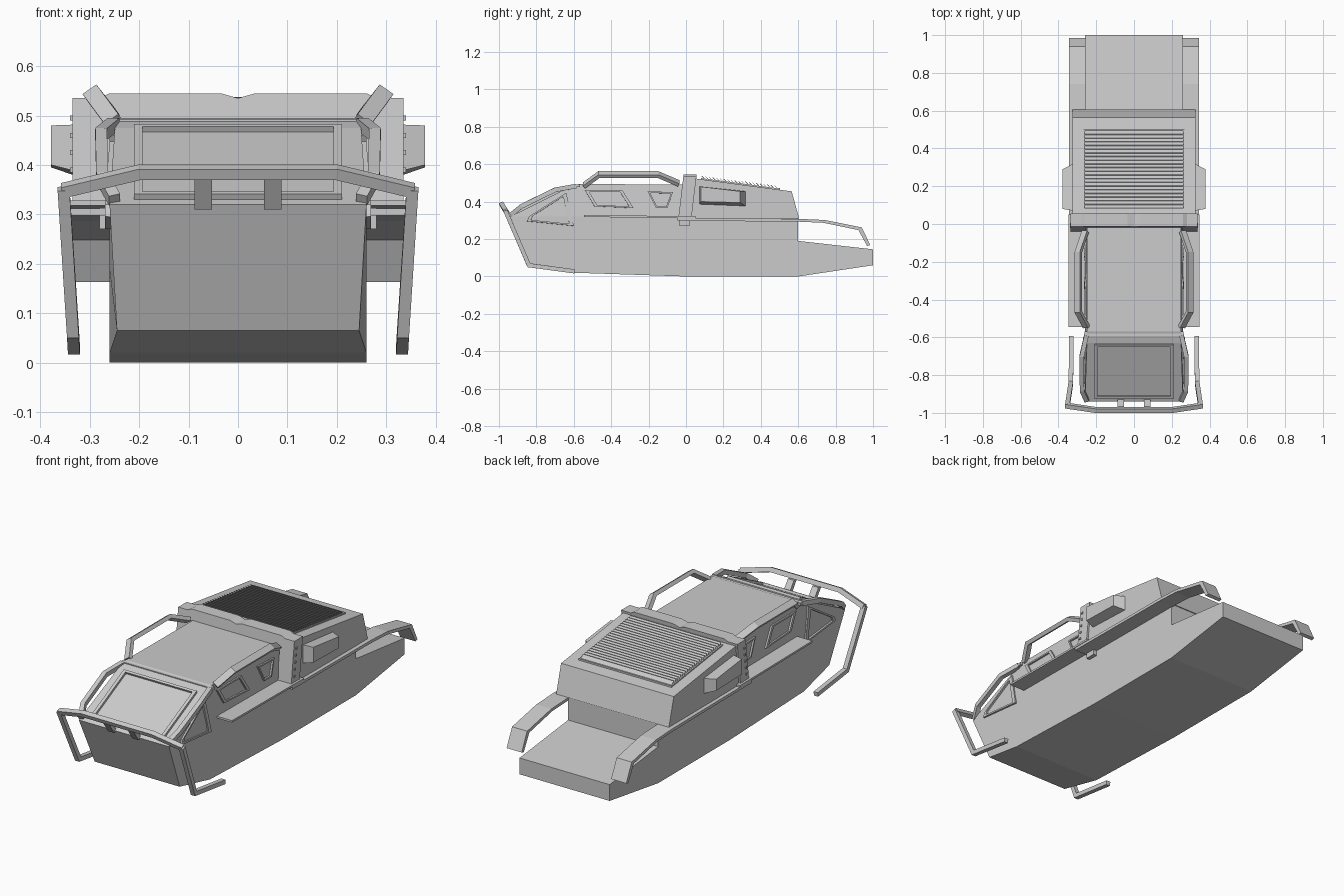
import bpy, bmesh
from mathutils import Vector as V

if "Cube" in bpy.data.objects:
    bpy.data.objects.remove(bpy.data.objects["Cube"])


def make(name, verts, faces, mirror=False):
    me = bpy.data.meshes.new(name)
    me.from_pydata([tuple(v) for v in verts], [], faces)
    ob = bpy.data.objects.new(name, me)
    bpy.context.collection.objects.link(ob)
    # consistent outward normals
    bm = bmesh.new()
    bm.from_mesh(me)
    bmesh.ops.recalc_face_normals(bm, faces=bm.faces)
    bm.to_mesh(me)
    bm.free()
    if mirror:
        ob.modifiers.new("mirror", 'MIRROR').use_axis = (True, False, False)
    return ob


def loft(name, a, b, mirror=False):
    """Solid between two matching outlines."""
    n = len(a)
    faces = [tuple(range(n)), tuple(range(2 * n - 1, n - 1, -1))]
    faces += [(i, (i + 1) % n, (i + 1) % n + n, i + n) for i in range(n)]
    return make(name, list(a) + list(b), faces, mirror)


def body(name, prof, half=0.26):
    """Symmetric solid from a (y, z[, half width]) side profile."""
    ws = [p[2] if len(p) > 2 else half for p in prof]
    return loft(name, [(-w, p[0], p[1]) for w, p in zip(ws, prof)],
                [(w, p[0], p[1]) for w, p in zip(ws, prof)])


def side(name, prof, x0, x1):
    """Mirrored solid from a (y, z) profile spanning x0..x1."""
    return loft(name, [(x0, *p) for p in prof], [(x1, *p) for p in prof], True)


def box(name, x0, x1, y0, y1, z0, z1, mirror=False):
    pr = [(y0, z0), (y1, z0), (y1, z1), (y0, z1)]
    return loft(name, [(x0, *p) for p in pr], [(x1, *p) for p in pr], mirror)


def bar(name, pts, ref, w, h, mirror=True):
    """Mitred rectangular bar along a path; ref sets the direction of w."""
    pts, ref, verts = [V(p) for p in pts], V(ref), []
    for i, p in enumerate(pts):
        t0 = (p - pts[max(i - 1, 0)]).normalized()
        t1 = (pts[min(i + 1, len(pts) - 1)] - p).normalized()
        t = (t0 + t1).normalized()
        n = (ref - t * ref.dot(t)).normalized()
        b = t.cross(n)
        k = 1 / max(0.5, t.dot(t1 if t1.length else t0))
        verts += [p + n * sx * w / 2 + b * sz * h / 2 * k
                  for sx, sz in ((-1, -1), (1, -1), (1, 1), (-1, 1))]
    m = len(pts)
    faces = [(0, 1, 2, 3), tuple(range(4 * m - 4, 4 * m))]
    faces += [(4 * i + j, 4 * i + (j + 1) % 4, 4 * i + 4 + (j + 1) % 4, 4 * i + 4 + j)
              for i in range(m - 1) for j in range(4)]
    return make(name, verts, faces, mirror)


def frame(name, pts, normal, inner=0.82, up=0.009, mirror=True):
    """Raised ring around a window opening."""
    pts, nrm = [V(p) for p in pts], V(normal).normalized()
    c, n = sum(pts, V((0, 0, 0))) / len(pts), len(pts)
    ins = [c + (p - c) * inner for p in pts]
    rings = [[p - nrm * 0.005 for p in pts], [p + nrm * up for p in pts],
             [p + nrm * up for p in ins], [p - nrm * 0.005 for p in ins]]
    faces = [(r * n + i, r * n + (i + 1) % n, (r + 1) % 4 * n + (i + 1) % n, (r + 1) % 4 * n + i)
             for r in range(4) for i in range(n)]
    return make(name, sum(rings, []), faces, mirror)


# Hull, front cabin and rear engine house
body("hull", [(-.94, .32), (-.83, .065, .245), (-.6, .02), (0, 0), (.6, 0),
              (1, .06), (1, .145), (.6, .19), (.6, .32)])


def side_x(z):
    return .26 - .07 * max(0, z - .32)


cabin = [(-.94, .32), (-.63, .475), (-.57, .495), (.05, .49), (.05, .32)]
body("cabin", [(y, z, side_x(z)) for y, z in cabin])
body("engine_house", [(.03, .31), (.04, .525), (.565, .455), (.605, .31)], .325)
box("roof_visor", -.262, .262, -.592, -.568, .478, .492)

# Windows and windscreen
windows = [[(-.85, .295), (-.84, .32), (-.64, .447), (-.6, .27)],
           [(-.54, .46), (-.34, .46), (-.28, .365), (-.49, .375)],
           [(-.205, .455), (-.07, .45), (-.1, .365), (-.16, .365)]]
for i, w in enumerate(windows):
    frame(f"side_window_frame_{i}", [(side_x(z), y, z) for y, z in w], (1, 0, .07))
frame("windscreen_frame", [(-.21, -.92, .33), (.21, -.92, .33), (.21, -.635, .4725),
                           (-.21, -.635, .4725)], (0, -.155, .31), .92, .012, False)

# Cross frame behind the cabin, with rivets on its legs
half = [(0, .49), (0, .535), (.035, .545), (.26, .545), (.28, .535),
        (.335, .535), (.335, .32), (.255, .32), (.255, .49)]
loft("cross_frame", [(x, -.04 + .12 * (z - .32), z) for x, z in half],
     [(x, .03 + .12 * (z - .32), z) for x, z in half], True)
for i in range(5):
    z = .35 + .035 * i
    y = -.025 + .12 * (z - .32)
    box(f"rivet_{i}", .333, .34, y, y + .01, z, z + .01, True)
box("frame_foot", .258, .28, -.035, .02, .27, .33, True)


# Slatted engine grille on the sloping roof
def roof_z(y):
    return .525 - .1333 * (y - .04)


for i in range(21):
    y = .095 + .0195 * i
    z = roof_z(y)
    body(f"grille_slat_{i}", [(y + .01, z - .004), (y + .014, z - .004),
                              (y - .009, z + .02), (y - .013, z + .02)], .262)
side("grille_edge", [(.08, roof_z(.08) - .005), (.5, roof_z(.5) - .005),
                     (.5, roof_z(.5) + .006), (.08, roof_z(.08) + .006)], .26, .268)
box("grille_rear_edge", -.268, .268, .495, .503, roof_z(.5) - .005, roof_z(.5) + .008)

# Side air boxes
loft("air_box", [(.32, .07, .385), (.32, .32, .375), (.32, .32, .455), (.32, .07, .482)],
     [(.378, .08, .40), (.378, .29, .395), (.378, .29, .455), (.378, .08, .48)], True)

# Side ledges and drooping rear mudguards
side("side_ledge", [(-.545, .318), (.05, .312), (.05, .322), (-.545, .328)], .25, .347)
side("mudguard", [(-.045, .312), (.6, .308), (.74, .302), (.94, .262), (.985, .168),
                  (.968, .163), (.922, .248), (.735, .287), (.6, .293), (-.045, .298)],
     .258, .345)

# Roof rails and windscreen guard rails
bar("roof_rail", [(.252, -.545, .487), (.295, -.465, .545), (.295, -.15, .545),
                  (.258, -.04, .498)], (.8, 0, -.55), .034, .02)
bar("windscreen_rail", [(.25, -.935, .33), (.275, -.88, .375), (.277, -.7, .463),
                        (.252, -.59, .483)], (1, 0, 0), .024, .024)

# Front brush bar with side legs and brackets
bar("brush_bar", [(-.355, -.962, .348), (-.2, -.985, .385), (.2, -.985, .385),
                  (.355, -.962, .348)], (0, -.9, -.4), .024, .024, False)
bar("brush_bar_leg", [(.353, -.966, .352), (.334, -.84, .06), (.332, -.595, .027)],
    (1, 0, 0), .024, .022)
side("brush_bar_bracket", [(-.99, .375), (-.965, .375), (-.92, .315), (-.945, .31)],
     .053, .088)
